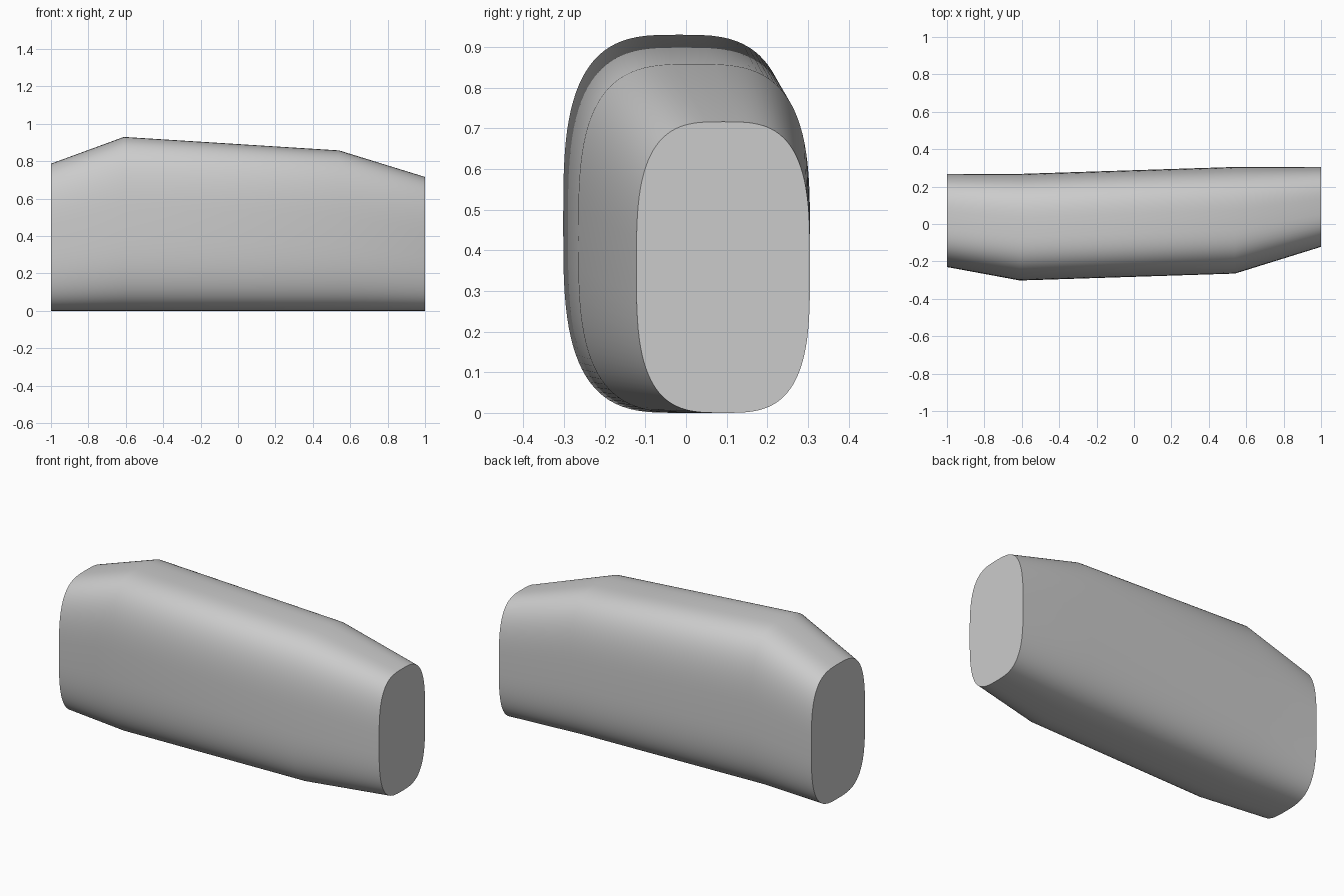
import bpy, bmesh, math

cube = bpy.data.objects.get("Cube")
if cube:
    bpy.data.objects.remove(cube)

# Plain grey material
grey = bpy.data.materials.new("light_grey")
grey.use_nodes = True
colour = (0.6, 0.6, 0.6, 1)
grey.diffuse_color = colour
grey.node_tree.nodes["Principled BSDF"].inputs["Base Color"].default_value = colour

# Cross-sections: x, front y, back y, height
SECTIONS = [(-1.0, -0.23, 0.268, 0.787),
            (-0.61, -0.302, 0.268, 0.93),
            (0.54, -0.265, 0.305, 0.858),
            (1.0, -0.122, 0.305, 0.716)]
SIDES = 96
POWER = 3.2


def rounded(value):
    return math.copysign(abs(value) ** (2 / POWER), value)


def section_ring(bm, x, front, back, height):
    """Rounded-box outline standing on the ground."""
    ring = []
    for i in range(SIDES):
        a = math.tau * i / SIDES
        y = (front + back) / 2 + (back - front) / 2 * rounded(math.cos(a))
        z = height / 2 * (1 + rounded(math.sin(a)))
        ring.append(bm.verts.new((x, y, z)))
    return ring


# Lofted body with flat end caps
bm = bmesh.new()
rings = [section_ring(bm, *s) for s in SECTIONS]
for r, s in zip(rings, rings[1:]):
    for i in range(SIDES):
        j = (i + 1) % SIDES
        bm.faces.new((r[i], r[j], s[j], s[i]))
bm.faces.new(rings[0])
bm.faces.new(rings[-1])
bmesh.ops.recalc_face_normals(bm, faces=bm.faces)

mesh = bpy.data.meshes.new("body")
bm.to_mesh(mesh)
bm.free()
mesh.materials.append(grey)
body = bpy.data.objects.new("body", mesh)
bpy.context.collection.objects.link(body)

bpy.ops.object.select_all(action='DESELECT')
body.select_set(True)
bpy.context.view_layer.objects.active = body
bpy.ops.object.shade_smooth_by_angle(angle=math.radians(40))
